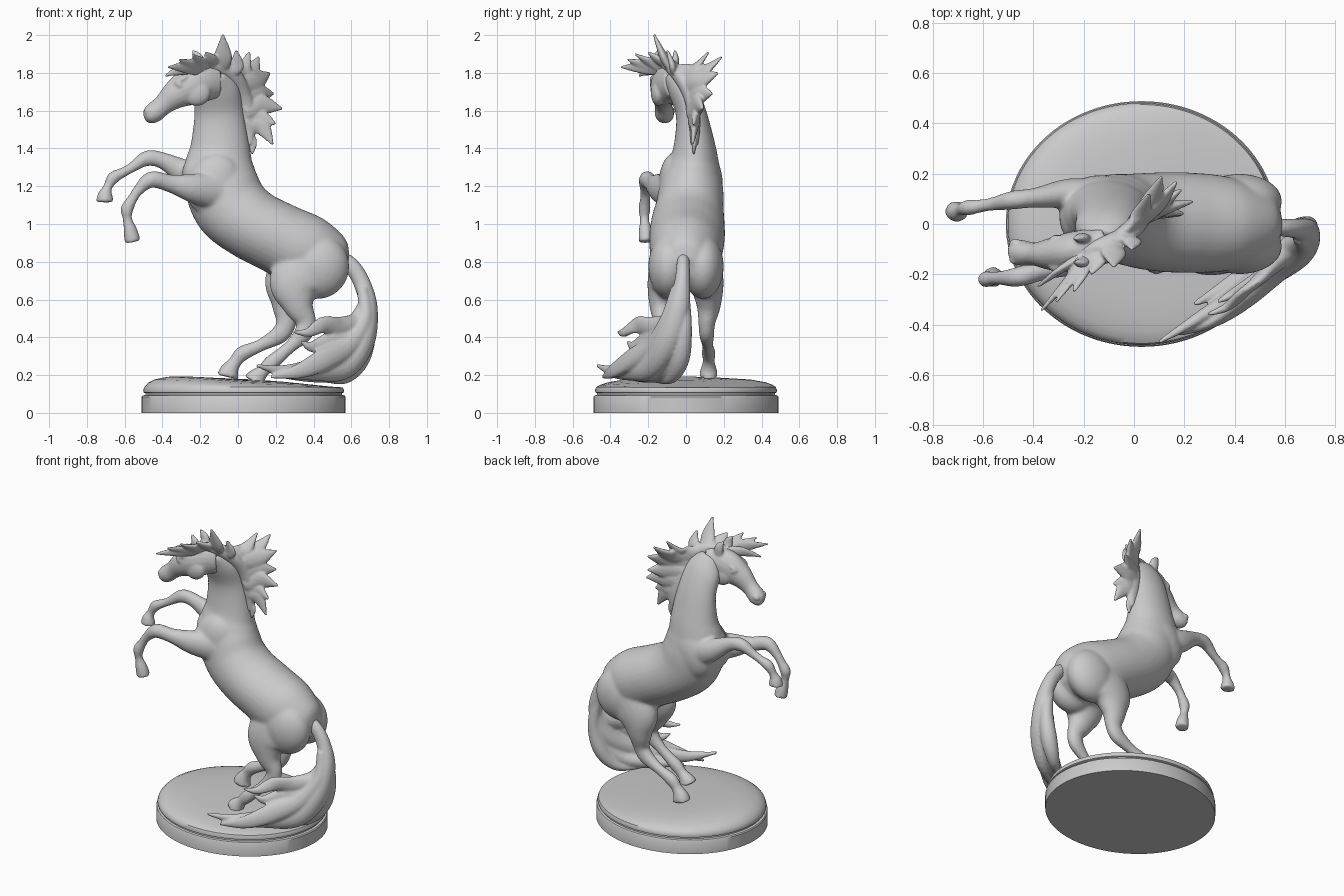
import bpy, bmesh, math
from mathutils import Vector, Matrix

Y = Vector((0, 1, 0))


def spline(rows, steps):
    """Catmull-Rom through rows of (x, y, z, a, b)."""
    rows = [Vector(r if len(r) == 5 else (*r, r[3])) for r in rows]
    out = []
    for i in range(len(rows) - 1):
        p0, p1, p2, p3 = (rows[max(i - 1, 0)], rows[i], rows[i + 1], rows[min(i + 2, len(rows) - 1)])
        for s in range(steps):
            t = s / steps
            out.append(0.5 * (2 * p1 + (p2 - p0) * t + (2 * p0 - 5 * p1 + 4 * p2 - p3) * t * t
                              + (3 * p1 - p0 - 3 * p2 + p3) * t ** 3))
    return out + [rows[-1]]


def limb(bm, rows, steps=6, n=20):
    """Elliptical tube: a = half size in the side plane, b = half size across."""
    pts = spline(rows, steps)
    rings = []
    for i, p in enumerate(pts):
        t = (Vector(pts[min(i + 1, len(pts) - 1)][:3]) - Vector(pts[max(i - 1, 0)][:3])).normalized()
        lat = (Y - t * Y.dot(t)).normalized()
        up = t.cross(lat)
        a, b = max(p[3], .004), max(p[4], .004)
        rings.append([bm.verts.new(Vector(p[:3]) + up * a * math.cos(k * math.tau / n)
                                   + lat * b * math.sin(k * math.tau / n)) for k in range(n)])
    for r, q in zip(rings, rings[1:]):
        for k in range(n):
            bm.faces.new((r[k], r[(k + 1) % n], q[(k + 1) % n], q[k]))
    bm.faces.new(rings[0][::-1])
    bm.faces.new(rings[-1])


def ball(bm, c, r, tilt=0):
    m = Matrix.Translation(c) @ Matrix.Rotation(tilt, 4, 'Y') @ Matrix.Diagonal((*r, 1))
    bmesh.ops.create_uvsphere(bm, u_segments=24, v_segments=16, radius=1, matrix=m)


def lock(bm, root, mid, tip, w):
    limb(bm, [(*root, w, w * .6), (*mid, w * 1.1, w * .5), (*tip, .006, .006)], 8, 14)


def finish(bm, name, voxel=0, smooth=4):
    bmesh.ops.recalc_face_normals(bm, faces=bm.faces)
    me = bpy.data.meshes.new(name)
    bm.to_mesh(me)
    bm.free()
    ob = bpy.data.objects.new(name, me)
    bpy.context.collection.objects.link(ob)
    if voxel:
        r = ob.modifiers.new("fuse", 'REMESH')
        r.mode, r.voxel_size, r.use_smooth_shade = 'VOXEL', voxel, True
        s = ob.modifiers.new("soften", 'SMOOTH')
        s.factor, s.iterations = .5, smooth
    return ob


# Horse trunk: torso and neck
bm = bmesh.new()
limb(bm, [(.575, 0, .77, .05, .06), (.52, 0, .79, .14, .125), (.38, 0, .845, .195, .185),
          (.215, .005, .925, .19, .2), (.07, .01, 1.0, .19, .195), (-.035, .02, 1.09, .2, .18),
          (-.085, .03, 1.2, .197, .168), (-.1, .04, 1.3, .185, .142), (-.095, .045, 1.41, .158, .112),
          (-.1, .028, 1.58, .132, .082), (-.115, -.02, 1.71, .122, .075), (-.14, -.07, 1.79, .075, .06)], n=32)
for s in (-1, 1):
    ball(bm, (-.13, .025 + s * .085, 1.21), (.14, .085, .17), .4)        # shoulders
    ball(bm, (.42, s * .09, .775), (.17, .11, .172))                     # haunches
ball(bm, (-.22, .03, 1.25), (.078, .11, .12))                            # breast
# Forelegs: forearm, knee, cannon, fetlock, pastern, hoof
limb(bm, [(-.1, .1, 1.2, .1, .07), (-.25, .12, 1.255, .078, .062), (-.39, .105, 1.332, .046, .04),
          (-.48, .095, 1.348, .042, .038), (-.56, .08, 1.3, .028), (-.61, .072, 1.272, .027),
          (-.66, .065, 1.245, .034, .032), (-.69, .058, 1.195, .025), (-.703, .05, 1.155, .04, .038),
          (-.705, .05, 1.115, .05, .044)])
limb(bm, [(-.1, -.08, 1.17, .1, .07), (-.24, -.14, 1.19, .078, .062), (-.36, -.18, 1.215, .048, .043),
          (-.46, -.21, 1.235, .044, .04), (-.53, -.215, 1.175, .029), (-.56, -.217, 1.13, .028),
          (-.587, -.22, 1.08, .035, .033), (-.585, -.22, 1.025, .025), (-.57, -.215, .965, .038, .036),
          (-.557, -.21, .905, .044, .042)])
# Hind legs: thigh, gaskin, hock, cannon, fetlock, pastern, hoof
limb(bm, [(.4, .08, .82, .17, .1), (.285, .11, .69, .15, .09), (.26, .12, .57, .085, .065),
          (.255, .11, .475, .054, .045), (.22, .11, .415, .05, .04), (.12, .115, .358, .034, .03),
          (.025, .12, .315, .041, .036), (-.015, .12, .27, .035, .032), (-.045, .12, .225, .05, .045),
          (-.055, .12, .19, .062, .052)])
limb(bm, [(.42, -.08, .8, .17, .1), (.31, -.115, .69, .15, .09), (.32, -.13, .57, .085, .065),
          (.36, -.13, .485, .054, .045), (.345, -.135, .42, .05, .04), (.27, -.14, .345, .034, .03),
          (.18, -.15, .268, .041, .036), (.135, -.15, .225, .035, .032), (.1, -.15, .19, .05, .045),
          (.085, -.15, .165, .062, .052)])
finish(bm, "body_and_legs", .0095, 12)

# Head
bm = bmesh.new()
limb(bm, [(-.11, -.06, 1.755, .09, .06), (-.18, -.09, 1.752, .103, .072), (-.25, -.11, 1.73, .104, .078),
          (-.33, -.12, 1.685, .078, .064), (-.395, -.12, 1.632, .055, .046),
          (-.445, -.115, 1.59, .054, .051), (-.478, -.11, 1.57, .042, .044), (-.495, -.11, 1.562, .02, .025)])
for s in (-1, 1):
    ball(bm, (-.31, -.118 + s * .058, 1.738), (.027, .017, .018), .5)    # eyes
    ball(bm, (-.3, -.118 + s * .052, 1.765), (.045, .022, .016), -.5)    # brows
    ball(bm, (-.472, -.11 + s * .036, 1.598), (.024, .015, .019))        # nostrils
    ball(bm, (-.22, -.105 + s * .043, 1.695), (.075, .038, .07))         # cheeks
    limb(bm, [(-.2, -.1 + s * .04, 1.82, .032, .022), (-.21, -.105 + s * .05, 1.875, .03, .018),
              (-.24, -.105 + s * .045, 1.92, .006)])                     # ears
finish(bm, "head", .0075, 3)

# Mane: crest and wind-blown locks
bm = bmesh.new()
limb(bm, [(-.22, -.12, 1.82, .02), (-.13, -.09, 1.84, .035, .035), (-.03, -.04, 1.79, .045, .035),
          (.02, .02, 1.68, .05, .035), (.05, .045, 1.55, .05, .032), (.06, .045, 1.42, .02)])
back_locks = [
    ((-.05, -.04, 1.8), (.02, .03, 1.81), (.06, .12, 1.91), .045),
    ((-.02, -.02, 1.78), (.06, .08, 1.8), (.11, .19, 1.885), .05),
    ((.0, .0, 1.74), (.09, .07, 1.76), (.17, .17, 1.8), .055),
    ((.01, .02, 1.68), (.1, .07, 1.69), (.19, .14, 1.69), .055),
    ((.03, .03, 1.6), (.11, .06, 1.63), (.235, .09, 1.61), .06),
    ((.04, .04, 1.54), (.11, .05, 1.56), (.2, .04, 1.53), .05),
    ((.05, .04, 1.53), (.12, .045, 1.52), (.185, .035, 1.42), .045),
    ((.05, .045, 1.48), (.075, .045, 1.43), (.075, .04, 1.37), .025)]
top_locks = [
    ((-.1, -.08, 1.83), (-.08, -.12, 1.89), (-.08, -.17, 2.005), .045),
    ((-.06, -.06, 1.82), (-.01, -.07, 1.84), (-.01, -.1, 1.92), .04),
    ((-.14, -.1, 1.84), (-.15, -.15, 1.87), (-.17, -.2, 1.91), .038),
    ((-.16, -.1, 1.83), (-.2, -.18, 1.85), (-.24, -.27, 1.9), .035),
    ((-.18, -.11, 1.82), (-.26, -.22, 1.83), (-.37, -.345, 1.83), .035),
    ((-.2, -.12, 1.82), (-.29, -.18, 1.82), (-.385, -.25, 1.785), .03),
    ((-.16, -.1, 1.83), (-.24, -.21, 1.84), (-.31, -.31, 1.87), .03)]
for l in back_locks + top_locks:
    lock(bm, *l)
finish(bm, "mane", .0065, 3)

# Tail: dock and swept strands
bm = bmesh.new()
limb(bm, [(.53, -.01, .83, .03, .03), (.595, -.015, .785, .042, .035), (.655, -.02, .69, .045, .042),
          (.69, -.04, .55, .05, .06), (.65, -.09, .38, .075, .08), (.55, -.18, .26, .085, .06),
          (.4, -.29, .23, .06, .04), (.25, -.38, .22, .035, .025), (.1, -.47, .25, .008)])
strands = [
    [(.66, -.05, .66, .03), (.67, -.09, .5, .045), (.58, -.18, .36, .06, .04), (.45, -.3, .28, .06, .03),
     (.32, -.39, .22, .04, .02), (.17, -.44, .19, .008)],
    [(.67, -.01, .62, .03), (.69, -.01, .45, .042), (.65, -.03, .29, .05), (.57, -.08, .19, .035),
     (.46, -.17, .17, .01)],
    [(.68, -.05, .6, .03), (.63, -.09, .48, .055, .05), (.54, -.18, .455, .055, .03),
     (.45, -.26, .465, .045, .02), (.37, -.33, .425, .025, .018), (.29, -.36, .43, .006)],
    [(.65, -.1, .45, .05, .04), (.56, -.17, .39, .06, .035), (.47, -.23, .37, .05, .025),
     (.39, -.28, .35, .03, .02), (.33, -.31, .38, .006)],
    [(.66, -.06, .35, .05), (.56, -.12, .23, .05), (.42, -.22, .2, .04), (.24, -.32, .19, .01)]]
for s in strands:
    limb(bm, s, 7, 14)
finish(bm, "tail", .008, 3)

# Oval plinth: lathed profile with a gently uneven ground on top
bm = bmesh.new()
profile = [(.54, 0), (.54, .085), (.535, .092), (.52, .095), (.52, .104), (.53, .108), (.532, .12),
           (.525, .137), (.505, .148), (.47, .158), (.4, .168), (.3, .174), (.2, .177), (.1, .178)]
N, rings = 96, []
for r, z in profile:
    ring = []
    for k in range(N):
        c, s = math.cos(k * math.tau / N), math.sin(k * math.tau / N)
        h = max(0, z - .135) / .043 * (-.036 * r * c / .5 + .003 * math.sin(9 * r * c + 4 * r * s))
        ring.append(bm.verts.new((.03 + r * c, r * s * .905, z + h)))
    rings.append(ring)
for r, q in zip(rings, rings[1:]):
    for k in range(N):
        bm.faces.new((r[k], r[(k + 1) % N], q[(k + 1) % N], q[k]))
bm.faces.new(rings[0][::-1])
bm.faces.new(rings[-1])
base = finish(bm, "oval_plinth")
bpy.context.view_layer.objects.active = base
base.select_set(True)
bpy.ops.object.shade_smooth_by_angle(angle=math.radians(35))
